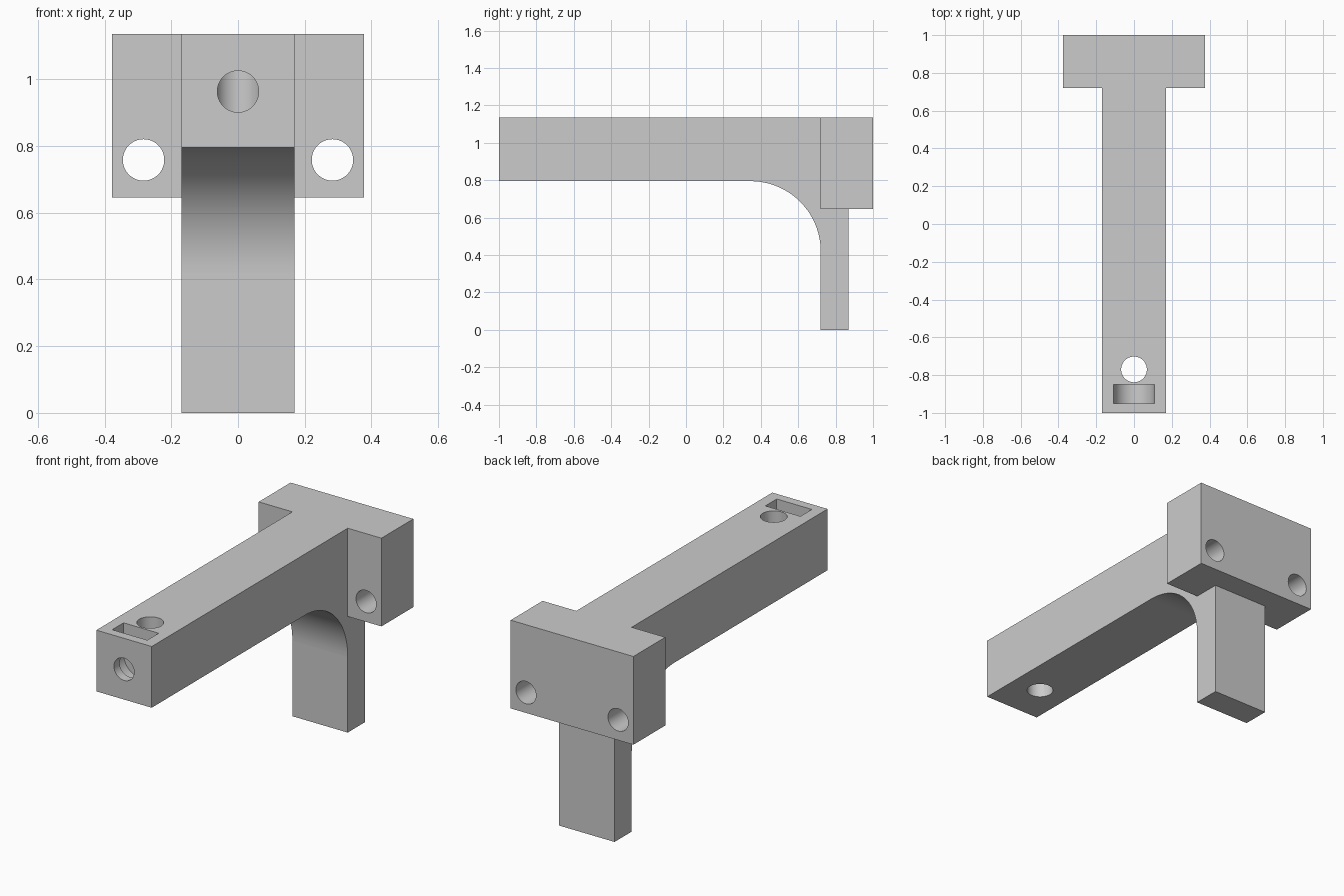
import bpy
from math import sin, cos, pi
from mathutils import Vector

old = bpy.data.objects.get("Cube")
if old:
    bpy.data.objects.remove(old, do_unlink=True)

grey = bpy.data.materials.new("light_grey")
grey.use_nodes = True
colour = (0.6, 0.6, 0.6, 1)
grey.diffuse_color = colour
grey.node_tree.nodes["Principled BSDF"].inputs["Base Color"].default_value = colour


def prism(name, points, axis, lo, hi):
    """Extrude a 2D outline along axis 0, 1 or 2 between lo and hi."""
    def place(p, d):
        co = list(p)
        co.insert(axis, d)
        return co
    n = len(points)
    verts = [place(p, lo) for p in points] + [place(p, hi) for p in points]
    faces = [list(range(n))[::-1], list(range(n, 2 * n))]
    faces += [[i, (i + 1) % n, n + (i + 1) % n, n + i] for i in range(n)]
    mesh = bpy.data.meshes.new(name)
    mesh.from_pydata(verts, [], faces)
    obj = bpy.data.objects.new(name, mesh)
    bpy.context.collection.objects.link(obj)
    mesh.materials.append(grey)
    # Make every face point outward
    bpy.context.view_layer.objects.active = obj
    obj.select_set(True)
    bpy.ops.object.mode_set(mode='EDIT')
    bpy.ops.mesh.select_all(action='SELECT')
    bpy.ops.mesh.normals_make_consistent(inside=False)
    bpy.ops.object.mode_set(mode='OBJECT')
    obj.select_set(False)
    return obj


def arc(cx, cy, r, start, end, steps):
    angles = [start + (end - start) * i / steps for i in range(steps + 1)]
    return [(cx + r * cos(a), cy + r * sin(a)) for a in angles]


def circle(cx, cy, r):
    return arc(cx, cy, r, 0, 2 * pi, 64)[:-1]


def combine(target, other, operation):
    mod = target.modifiers.new(other.name, 'BOOLEAN')
    mod.operation = operation
    mod.solver = 'EXACT'
    mod.object = other
    bpy.context.view_layer.objects.active = target
    bpy.ops.object.modifier_apply(modifier=mod.name)
    bpy.data.objects.remove(other, do_unlink=True)


TOP = 1.135
HOLE_Z = 0.963

# Arm and leg in one side profile, joined by a concave fillet
outline = [(-1, TOP), (-1, 0.795)]
outline += arc(0.345, 0.42, 0.375, pi / 2, 0, 28)
outline += [(0.72, 0), (0.87, 0), (0.87, TOP)]
bracket = prism("bracket", outline, 0, -0.17, 0.17)

# Wide mounting head
head = prism("mounting_head", [(-0.377, 0.645), (0.377, 0.645), (0.377, TOP), (-0.377, TOP)],
             1, 0.72, 1)
combine(bracket, head, 'UNION')

# Screw holes through the head
for side in (-1, 1):
    cutter = prism("screw_hole", circle(side * 0.283, 0.758, 0.062), 1, 0.6, 1.1)
    combine(bracket, cutter, 'DIFFERENCE')

# Upright hole through the arm, and the bolt hole that meets it from the front
combine(bracket, prism("upright_hole", circle(0, -0.77, 0.068), 2, 0.7, 1.3), 'DIFFERENCE')
combine(bracket, prism("bolt_hole", circle(0, HOLE_Z, 0.062), 1, -1.1, -0.77), 'DIFFERENCE')

# Nut slot, open at the top with a round floor
slot = arc(0, HOLE_Z, 0.108, pi, 2 * pi, 32) + [(0.108, 1.3), (-0.108, 1.3)]
combine(bracket, prism("nut_slot", slot, 1, -0.95, -0.85), 'DIFFERENCE')

# Smooth the curved walls only
bpy.ops.object.select_all(action='DESELECT')
bracket.select_set(True)
bpy.context.view_layer.objects.active = bracket
bpy.ops.object.shade_smooth_by_angle(angle=pi / 6)
for face in bracket.data.polygons:
    if max(abs(c) for c in Vector(face.normal)) > 0.9999:
        face.use_smooth = False
